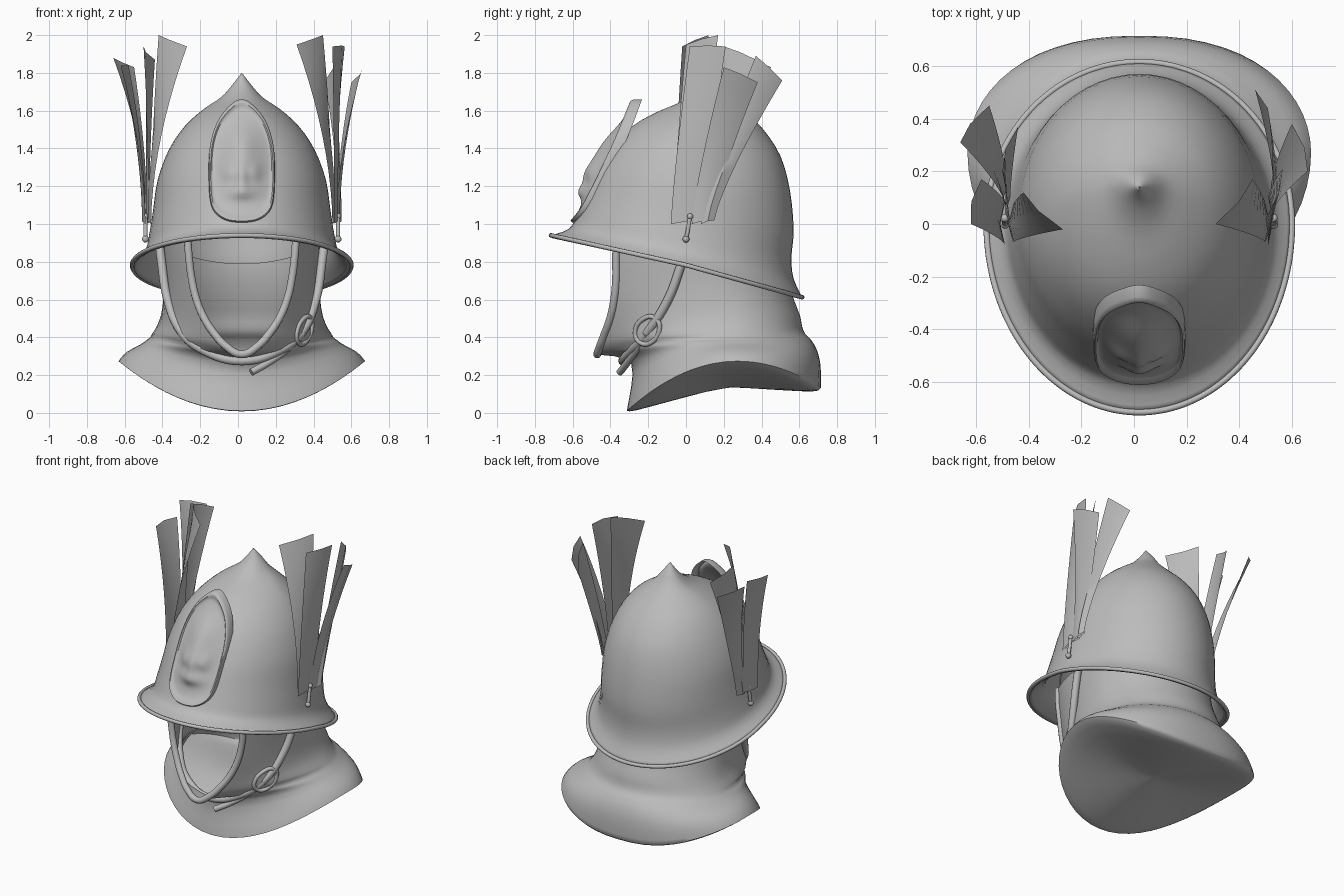
import bpy, bmesh
from math import sin, cos, asin, pi, exp, copysign
from mathutils import Vector

cube = bpy.data.objects.get("Cube")
if cube:
    bpy.data.objects.remove(cube, do_unlink=True)

CX = 0.02  # symmetry plane of the helmet
SEG = 56

grey = bpy.data.materials.new("plain_grey")
grey.use_nodes = True
grey.diffuse_color = (0.5, 0.5, 0.5, 1)
grey.node_tree.nodes["Principled BSDF"].inputs["Base Color"].default_value = (0.5, 0.5, 0.5, 1)


def activate(ob):
    bpy.ops.object.select_all(action='DESELECT')
    ob.select_set(True)
    bpy.context.view_layer.objects.active = ob


def finish(name, bm, angle=0.7):
    mesh = bpy.data.meshes.new(name)
    bmesh.ops.remove_doubles(bm, verts=bm.verts, dist=0.0005)
    bmesh.ops.recalc_face_normals(bm, faces=bm.faces)
    bm.to_mesh(mesh)
    bm.free()
    ob = bpy.data.objects.new(name, mesh)
    bpy.context.collection.objects.link(ob)
    mesh.materials.append(grey)
    activate(ob)
    bpy.ops.object.shade_smooth_by_angle(angle=angle)
    return ob


def loft(bm, rows):
    grid = [[bm.verts.new(p) for p in row] for row in rows]
    for r, s in zip(grid, grid[1:]):
        for i in range(len(r) - 1):
            bm.faces.new((r[i], r[i + 1], s[i + 1], s[i]))


def tube(name, points, radius, closed=False):
    """Round cord along a smooth path."""
    data = bpy.data.curves.new(name, 'CURVE')
    data.dimensions = '3D'
    data.bevel_depth, data.bevel_resolution = radius, 3
    data.resolution_u, data.use_fill_caps = 6, True
    sp = data.splines.new('BEZIER')
    sp.bezier_points.add(len(points) - 1)
    for bp, p in zip(sp.bezier_points, points):
        bp.co = p
        bp.handle_left_type = bp.handle_right_type = 'AUTO'
    sp.use_cyclic_u = closed
    ob = bpy.data.objects.new(name, data)
    bpy.context.collection.objects.link(ob)
    data.materials.append(grey)
    activate(ob)
    bpy.ops.object.convert(target='MESH')
    bpy.ops.object.shade_smooth_by_angle(angle=0.7)


def ring(front, side, back, w=0.0, p=1.0, q=1.0, e=2):
    """Tilted oval from front (y, z), side (x, y, z), back (y, z).
    w leaves a front gap, p points the front, q squares the back, e shapes the tilt."""
    (yf, zf), (rx, yc, zs), (yb, zb) = front, side, back
    a = asin((w / rx) ** (1 / p))
    pts = []
    for i in range(SEG + 1):
        t = a + (2 * pi - 2 * a) * i / SEG
        s, c = sin(t), cos(t)
        x = rx * copysign(abs(s) ** (p if c > 0 else q), s)
        y = yc - c * ((yc - yf) / cos(a) if c > 0 else yb - yc)
        z = zs + ((zf if c > 0 else zb) - zs) * abs(c) ** e
        pts.append(Vector((CX + x, y, z)))
    return pts


def refine(rows, steps=3):
    """Catmull-Rom refinement between rings."""
    out = []
    for i in range(len(rows) - 1):
        a, b, c, d = rows[max(i - 1, 0)], rows[i], rows[i + 1], rows[min(i + 2, len(rows) - 1)]
        for k in range(steps):
            t = k / steps
            out.append([(2 * q + (r - p) * t + (2 * p - 5 * q + 4 * r - s) * t * t
                         + (3 * q - p - 3 * r + s) * t ** 3) / 2
                        for p, q, r, s in zip(a, b, c, d)])
    return out + [rows[-1]]


# Helmet dome with flared brim
dome_rows = [ring(*r, e=1) for r in (
    ((-.715, .94), (.58, 0, .782), (.615, .612)),
    ((-.62, .975), (.515, 0, .845), (.57, .71)),
    ((-.575, 1.05), (.49, 0, .945), (.558, .82)),
    ((-.53, 1.15), (.47, .02, 1.07), (.57, .97)),
    ((-.47, 1.28), (.445, .04, 1.235), (.55, 1.18)),
    ((-.38, 1.42), (.385, .06, 1.395), (.5, 1.36)),
    ((-.28, 1.52), (.3, .09, 1.52), (.41, 1.5)),
    ((-.16, 1.59), (.2, .11, 1.61), (.31, 1.6)),
    ((-.02, 1.65), (.11, .13, 1.67), (.23, 1.68)),
    ((.08, 1.72), (.055, .14, 1.73), (.19, 1.74)),
    ((.14, 1.8), (.001, .14, 1.8), (.14, 1.8)))]
bm = bmesh.new()
loft(bm, refine(dome_rows))
dome = finish("helmet_dome", bm)
thick = dome.modifiers.new("thickness", 'SOLIDIFY')
thick.thickness, thick.offset = 0.015, -1
tube("brim_roll", dome_rows[0][:-1], 0.012, closed=True)

# Hood with face opening, neck and flared cape
hood_rows = [
    ring((-.365, .98), (.415, .1, .88), (.53, .79), .287, 1.2),
    ring((-.37, .86), (.413, .11, .8), (.535, .74), .28, 1.2),
    ring((-.37, .72), (.41, .13, .7), (.55, .67), .265, 1.25),
    ring((-.38, .6), (.415, .16, .6), (.575, .59), .24, 1.3),
    ring((-.4, .5), (.43, .2, .51), (.605, .51), .2, 1.4),
    ring((-.43, .41), (.455, .22, .45), (.615, .455), .145, 1.55),
    ring((-.455, .345), (.48, .23, .41), (.63, .42), .085, 1.75),
    ring((-.47, .31), (.505, .24, .385), (.655, .395), 0, 1.9, .95),
    ring((-.38, .3), (.525, .24, .37), (.67, .375), 0, 1.55, .92),
    ring((-.29, .26), (.55, .25, .355), (.69, .34), 0, 1.2, .88),
    ring((-.29, .14), (.605, .26, .325), (.71, .27), 0, 1.1, .85),
    ring((-.31, .03), (.645, .27, .285), (.715, .16), 0, 1, .85),
    ring((-.3, .008), (.638, .27, .262), (.7, .118), 0, 1, .85),
    ring((-.2, .03), (.5, .26, .215), (.6, .115), 0, 1, .85),
    ring((.1, .11), (.15, .24, .15), (.35, .13)),
    ring((.24, .135), (.001, .24, .135), (.24, .135)),
]
bm = bmesh.new()
loft(bm, refine(hood_rows, 2))
finish("hood_and_cape", bm, 1.0)
opening = [r[0] for r in hood_rows[:8]] + [r[-1] for r in hood_rows[6::-1]]
tube("face_opening_rim", opening, 0.021)

# Raised front plate: outline rings shrinking inward, with a domed relief
half_outline = [Vector(p) for p in ((-.06, 1.63), (0, 1.66), (.06, 1.63), (.13, 1.54), (.17, 1.4),
                                    (.174, 1.2), (.155, 1.08), (.09, 1.022), (0, 1.008), (-.09, 1.022))]
fine = refine([[p] for p in half_outline], 4)[4:33]
outline = [tuple(r[0]) for r in fine]
outline += [(-x, z) for x, z in outline[-2:0:-1]]


def bump(x, z, z0, h, sx, sz):
    return h * exp(-(x / sx) ** 2 - ((z - z0) / sz) ** 2)


def plate_point(x, z, lift):
    y = -.592 + .5 * (z - 1.01) + .9 * x * x
    return (CX + x, y - lift, z)


def emblem(x, z):
    """Sculpted face: brow, cheeks, nose and pointed chin."""
    return (bump(x, z, 1.32, .055, .1, .12) + bump(x, z, 1.45, .03, .09, .09)
            + bump(x, z, 1.25, .025, .035, .07) + bump(x, z, 1.17, .035, .09, .04)
            + bump(abs(x) - .07, z, 1.27, .02, .04, .05))


rows = [[plate_point(x, z, -.035) for x, z in outline],
        [plate_point(x, z, .01) for x, z in outline]]
for f, lift in [(.975, .022), (.94, .022), (.9, .01)] + [(.84 - .06 * k, .006) for k in range(15)]:
    row = []
    for x, z in outline:
        x, z = x * f, 1.33 + (z - 1.33) * f
        row.append(plate_point(x, z, lift + emblem(x, z)))
    rows.append(row)
bm = bmesh.new()
loft(bm, [r + r[:1] for r in rows])
finish("front_plate", bm, 0.9)


# Plume feathers: flared strips, from base y range to two tip corners
def feather(name, x0, y0, y1, z0, tip_a, tip_b):
    bm = bmesh.new()
    base = Vector((x0, y0, z0)), Vector((x0, y1, z0 + .02))
    rows = []
    for i in range(11):
        t = i / 10
        row = []
        for b, e in zip(base, (Vector(tip_a), Vector(tip_b))):
            p = b.lerp(e, t)
            p.x = b.x + (e.x - b.x) * t ** 1.8
            p.y = b.y + (e.y - b.y) * t ** 1.25
            row.append(p)
        mid = (row[0] + row[1]) / 2 + Vector((copysign(.018, x0), 0, .005))
        rows.append([row[0], mid, row[1]])
    loft(bm, rows)
    finish(name, bm)


left_tips = [((.31, .0, 1.95), (.45, .17, 2.0)), ((.5, .02, 1.94), (.565, .21, 1.94)),
             ((.66, .2, 1.83), (.6, .38, 1.75)), ((.52, .37, 1.89), (.46, .51, 1.76))]
right_tips = [((-.27, -.02, 1.94), (-.42, .12, 2.0)), ((-.5, .2, 1.94), (-.44, .37, 1.87)),
              ((-.66, .31, 1.88), (-.55, .45, 1.83)), ((-.62, .0, 1.83), (-.58, .17, 1.84))]
left_bases = [(-.07, .07), (-.08, .1), (.03, .14), (.08, .15)]
right_bases = [(-.07, .07), (-.02, .1), (.05, .14), (-.08, .08)]
for side, x0, tips, bases in (("left", .5, left_tips, left_bases), ("right", -.46, right_tips, right_bases)):
    for n, ((a, b), (y0, y1)) in enumerate(zip(tips, bases)):
        feather(f"{side}_feather_{n + 1}", x0 + copysign(.01 * n, x0), y0, y1, 1.0, a, b)
    # Pin that holds the plume
    xp = x0 + copysign(.03, x0)
    tube(f"{side}_plume_pin", [(xp, .0, .92), (xp, .01, .97), (xp, .02, 1.03)], .011)
    for z, y, r in ((.92, 0, .018), (1.04, .022, .016)):
        bm = bmesh.new()
        bmesh.ops.create_uvsphere(bm, u_segments=12, v_segments=8, radius=r)
        bmesh.ops.translate(bm, verts=bm.verts, vec=(xp, y, z))
        finish(f"{side}_pin_bead", bm)

# Chin strap, loose strap end and buckle
half = [(.44, .03, .93), (.425, -.02, .8), (.395, -.09, .61), (.32, -.2, .43), (.2, -.29, .33)]
path = [(CX + x, y, z) for x, y, z in half] + [(CX, -.335, .275)]
path += [(CX - x, y, z) for x, y, z in half[::-1]]
tube("chin_strap", path, .024)
tube("strap_end", [(.34, -.21, .42), (.25, -.265, .33), (.15, -.315, .26), (.07, -.35, .215)], .019)

centre = Vector((.35, -.205, .435))
along = Vector((.1, .12, .2)).normalized()
across = Vector((-.1, -.2, .12)).normalized()
frame = [centre + along * u + across * v for u, v in
         ((.085, 0), (.055, .05), (-.045, .055), (-.08, 0), (-.045, -.055), (.055, -.05))]
tube("buckle_frame", frame, .013, closed=True)
